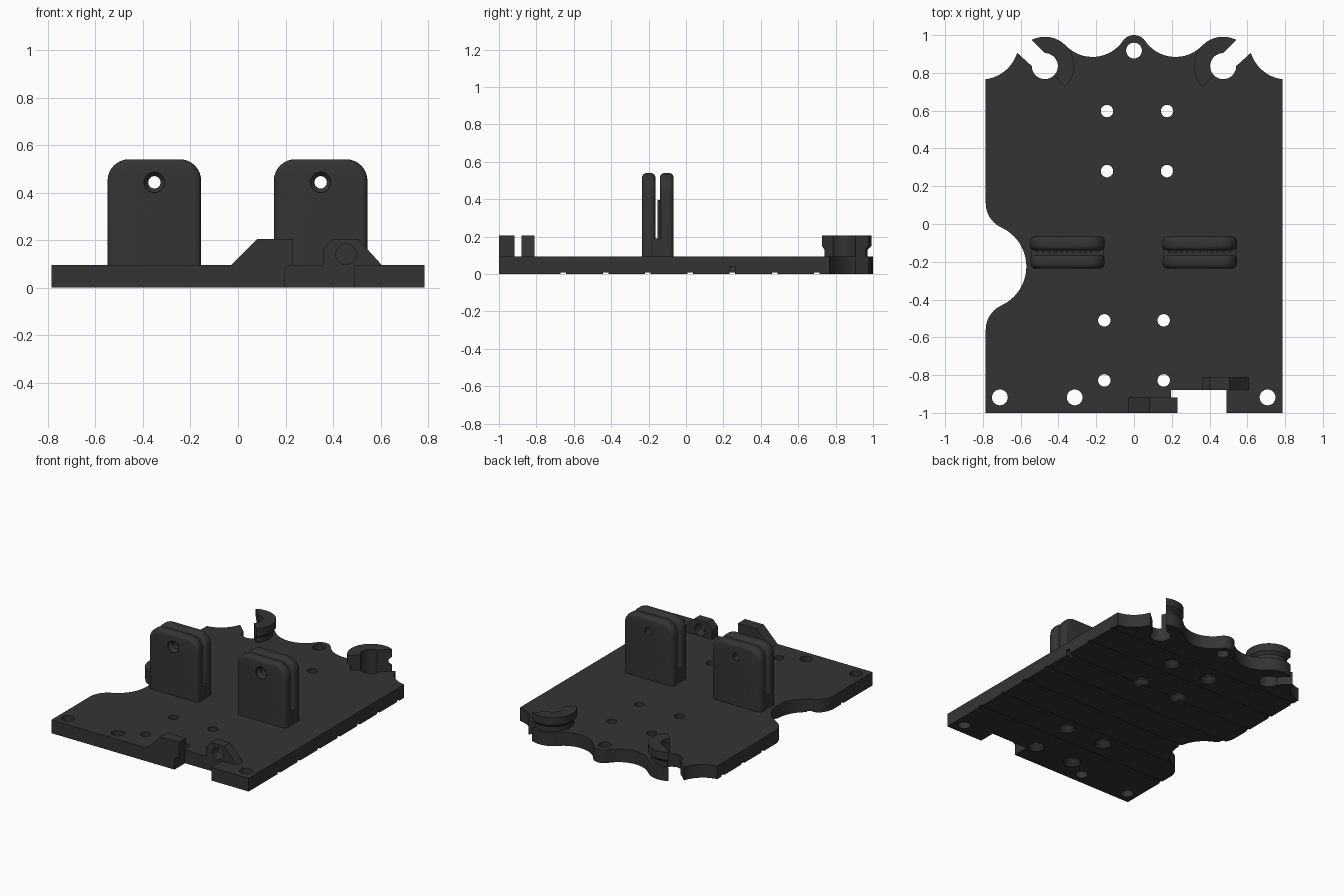
import bpy, bmesh, math
from math import cos, sin, radians, degrees, asin

if "Cube" in bpy.data.objects:
    bpy.data.objects.remove(bpy.data.objects["Cube"])

charcoal = bpy.data.materials.new("charcoal")
charcoal.diffuse_color = (0.034, 0.034, 0.034, 1)
charcoal.use_nodes = True
charcoal.node_tree.nodes["Principled BSDF"].inputs["Base Color"].default_value = charcoal.diffuse_color


def arc(cx, cy, r, a0, a1, n=16):
    """Points of an arc, angles in degrees."""
    angles = [radians(a0 + (a1 - a0) * i / n) for i in range(n + 1)]
    return [(cx + r * cos(a), cy + r * sin(a)) for a in angles]


def loft(name, rings):
    """Closed solid through equal-length rings of 3D points."""
    bm = bmesh.new()
    loops = [[bm.verts.new(p) for p in ring] for ring in rings]
    n = len(loops[0])
    for a, b in zip(loops, loops[1:]):
        for i in range(n):
            j = (i + 1) % n
            bm.faces.new((a[i], a[j], b[j], b[i]))
    bm.faces.new(loops[0][::-1])
    bm.faces.new(loops[-1])
    bmesh.ops.recalc_face_normals(bm, faces=bm.faces)
    mesh = bpy.data.meshes.new(name)
    bm.to_mesh(mesh)
    bm.free()
    mesh.materials.append(charcoal)
    ob = bpy.data.objects.new(name, mesh)
    bpy.context.collection.objects.link(ob)
    return ob


def at_z(pts, z):
    return [(x, y, z) for x, y in pts]


def at_y(pts, y):
    return [(x, y, z) for x, z in pts]


def box(name, x0, x1, y0, y1, z0, z1):
    base = [(x0, y0), (x1, y0), (x1, y1), (x0, y1)]
    return loft(name, [at_z(base, z0), at_z(base, z1)])


def circle(cx, cy, r, n=28):
    return arc(cx, cy, r, 0, 360 * (n - 1) / n, n - 1)


def pin(x, y, levels, place=at_z):
    """Round cutter with (position, radius) levels along its axis."""
    return loft("cutter", [place(circle(x, y, r), p) for p, r in levels])


def cut(ob, cutters):
    for c in cutters:
        m = ob.modifiers.new("cut", 'BOOLEAN')
        m.operation, m.solver, m.object = 'DIFFERENCE', 'EXACT', c
        bpy.context.view_layer.objects.active = ob
        bpy.ops.object.modifier_apply(modifier=m.name)
        bpy.data.objects.remove(c)


T = 0.095                       # plate thickness
HX, HY = -0.472, 0.836          # left hook centre
R_IN, R_OUT, HALF_SLOT = 0.069, 0.155, 0.049


def slot_angle(r):
    return 135 - degrees(asin(HALF_SLOT / r))


# Back edge, left corner to middle: corner bite, hook, scallop, centre ear
back_left = (arc(-0.81, 0.965, 0.2, -83, -17)
             + arc(HX, HY, R_IN, 180, 450, 28)
             + arc(HX, HY, R_OUT, slot_angle(R_OUT), 44)
             + arc(-0.22, 1.08, 0.1955, 224, 325.4)[1:]
             + arc(0, 0.928, 0.072, 145.4, 90, 10)[1:])
back_left[0] = (-0.785, 0.767)
back_right = [(-x, y) for x, y in back_left[:-1]]

# Left side: rounded shoulders around a round bite
side_left = (arc(-0.644, 0.11, 0.141, 180, 245.4, 10)
             + arc(-0.797, -0.225, 0.227, 65.4, -65.4, 24)[1:]
             + arc(-0.644, -0.56, 0.141, 114.6, 180, 10)[1:])

outline = ([(-0.785, -1), (0.195, -1), (0.195, -0.88), (0.49, -0.88),
            (0.49, -1), (0.785, -1)]
           + back_right + back_left[::-1] + side_left)
plate = loft("base_plate", [at_z(outline, 0), at_z(outline, T)])

# Plate holes: countersunk screw holes, plain corner holes, ear hole
cutters = []
for x, y in [(-0.143, 0.598), (0.175, 0.598), (-0.143, 0.28), (0.175, 0.28),
             (-0.157, -0.51), (0.157, -0.51), (-0.157, -0.828), (0.157, -0.828)]:
    cutters.append(pin(x, y, [(-0.02, 0.056), (0.015, 0.056), (0.04, 0.033), (0.2, 0.033)]))
for x, y in [(-0.71, -0.918), (-0.314, -0.918), (0.707, -0.918), (0, 0.918)]:
    cutters.append(pin(x, y, [(-0.1, 0.042), (0.2, 0.042)]))
# Shallow grooves across the underside and one deeper edge notch
for i in range(7):
    y = -0.656 + 0.226 * i
    cutters.append(box("cutter", -0.9, 0.9, y - 0.015, y + 0.015, -0.05, 0.009))
cutters.append(box("cutter", 0.73, 0.9, 0.235, 0.265, -0.05, 0.04))
cut(plate, cutters)

# Raised half-ring hooks with an undercut flange
for side, s in (("left", 1), ("right", -1)):
    rings = []
    for z, r in [(0.08, 0.135), (0.13, 0.135), (0.15, R_OUT), (0.205, R_OUT)]:
        pts = (arc(HX, HY, r, slot_angle(r), -45, 28)
               + arc(HX, HY, R_IN, -45, slot_angle(R_IN), 20))
        rings.append(at_z([(s * x, y) for x, y in pts], z))
    loft(side + "_hook", rings)


def fin_profile(cx, inset):
    w, top, r = 0.197 - inset, 0.54 - inset, 0.09 - inset
    return ([(cx - w, 0.05), (cx + w, 0.05)]
            + arc(cx + w - r, top - r, r, 0, 90, 8)
            + arc(cx - w + r, top - r, r, 90, 180, 8))


# Double-fin uprights with soft edges, a cross hole and ribs in the gap
F = 0.025
for side, cx in (("left", -0.352), ("right", 0.348)):
    for which, y0, y1 in (("front", -0.235, -0.163), ("back", -0.14, -0.066)):
        steps = [radians(a) for a in (0, 22.5, 45, 67.5, 90)]
        ends = [(F * (1 - cos(a)), F * (1 - sin(a))) for a in steps]
        rings = [at_y(fin_profile(cx, i), y0 + d) for d, i in ends]
        rings += [at_y(fin_profile(cx, i), y1 - d) for d, i in reversed(ends)]
        fin = loft(f"{side}_{which}_fin", rings)
        levels = [(-0.4, 0.026), (0.1, 0.026)]
        if which == "front":
            levels = [(-0.3, 0.043), (-0.225, 0.043), (-0.205, 0.026), (0.1, 0.026)]
        cut(fin, [pin(cx, 0.443, levels, at_y)])
    box(side + "_fin_web", cx - 0.194, cx + 0.194, -0.205, -0.1, 0.05, 0.19)
    for k in range(11):
        x = cx - 0.16 + 0.032 * k
        box(side + "_gap_rib", x - 0.008, x + 0.008, -0.152, -0.135, 0.18, 0.395)

# Sloped front bracket beside the notch
ramp = [(-0.028, T), (0.082, 0.205), (0.23, 0.205), (0.23, T),
        (0.21, 0.09), (0.195, 0.075), (0.195, 0.04), (-0.028, 0.04)]
loft("front_bracket", [at_y(ramp, -1), at_y(ramp, -0.918)])

# Inner bracket with a round hole
tab = [(0.36, 0.04), (0.36, 0.162), (0.402, 0.205), (0.505, 0.205), (0.605, T), (0.605, 0.04)]
inner = loft("inner_bracket", [at_y(tab, -0.88), at_y(tab, -0.81)])
cut(inner, [pin(0.455, 0.14, [(-1.1, 0.043), (-0.7, 0.043)], at_y)])

# Smooth curved walls, keep edges sharp
for ob in bpy.context.collection.objects:
    ob.select_set(True)
bpy.context.view_layer.objects.active = plate
bpy.ops.object.shade_smooth_by_angle(angle=radians(30))
